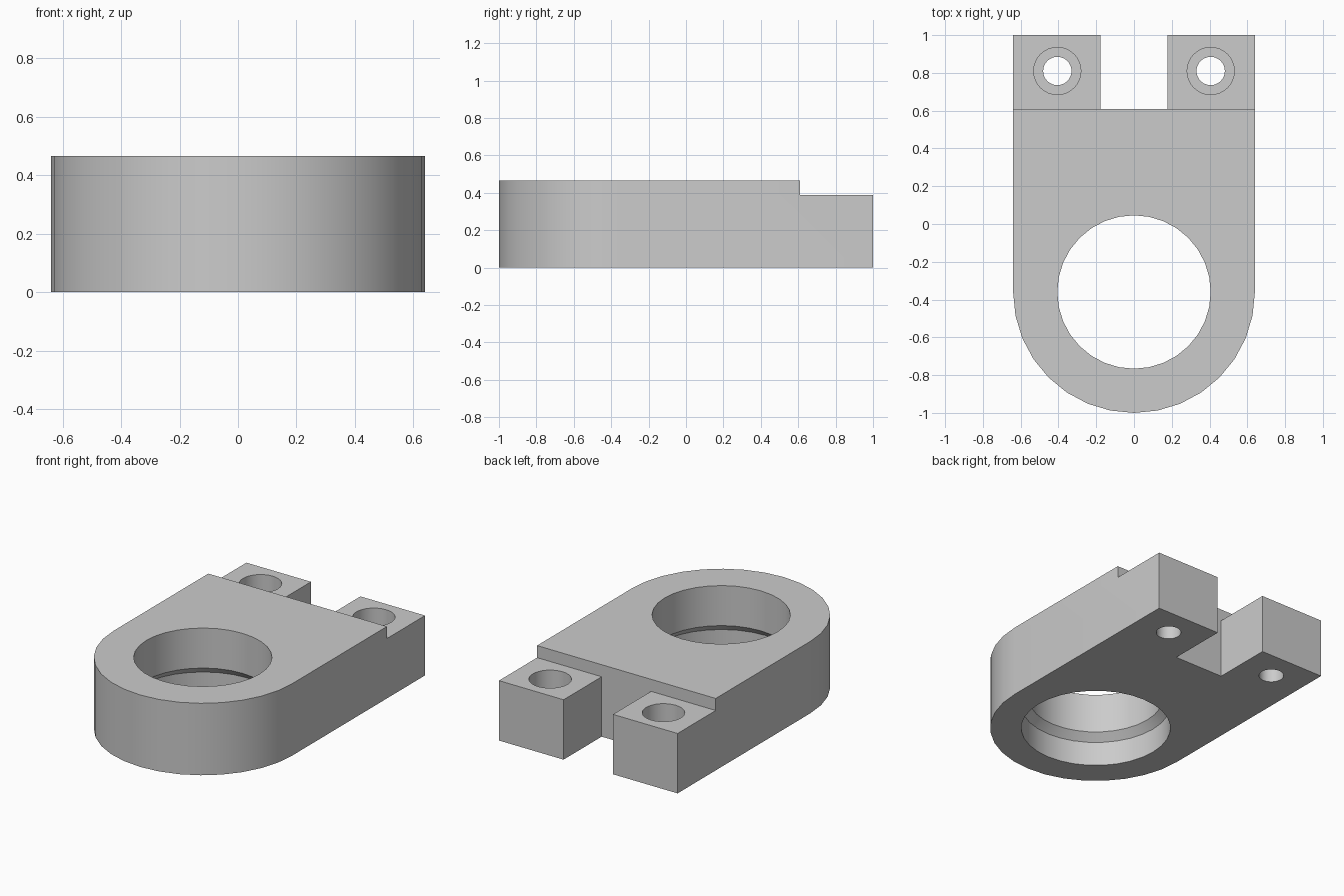
import bpy, bmesh
from math import pi, sin, cos, radians

if "Cube" in bpy.data.objects:
    bpy.data.objects.remove(bpy.data.objects["Cube"])

HALF_W, HEIGHT, EAR_TOP = 0.64, 0.466, 0.388
STEP_Y, BORE_Y, SLOT = 0.61, -0.36, 0.177

grey = bpy.data.materials.new("plain grey")
grey.use_nodes = True
colour = (0.6, 0.6, 0.6, 1)
grey.diffuse_color = colour
grey.node_tree.nodes["Principled BSDF"].inputs["Base Color"].default_value = colour


def make_object(name, bm):
    bmesh.ops.recalc_face_normals(bm, faces=bm.faces)
    mesh = bpy.data.meshes.new(name)
    bm.to_mesh(mesh)
    bm.free()
    mesh.materials.append(grey)
    obj = bpy.data.objects.new(name, mesh)
    bpy.context.collection.objects.link(obj)
    return obj


def prism(name, outline, z0, z1):
    bm = bmesh.new()
    face = bm.faces.new([bm.verts.new((x, y, z0)) for x, y in outline])
    top = bmesh.ops.extrude_face_region(bm, geom=[face])["geom"]
    verts = [v for v in top if isinstance(v, bmesh.types.BMVert)]
    bmesh.ops.translate(bm, verts=verts, vec=(0, 0, z1 - z0))
    return make_object(name, bm)


def turned(name, profile, x, y, sides):
    """Closed solid of stacked rings, profile given as (radius, z)."""
    bm = bmesh.new()
    rings = [[bm.verts.new((x + r * cos(2 * pi * i / sides),
                            y + r * sin(2 * pi * i / sides), z))
              for i in range(sides)] for r, z in profile]
    for a, b in zip(rings, rings[1:]):
        for i in range(sides):
            j = (i + 1) % sides
            bm.faces.new((a[i], a[j], b[j], b[i]))
    bm.faces.new(rings[0])
    bm.faces.new(rings[-1])
    return make_object(name, bm)


def cut(obj, cutter):
    cutter.hide_render = True
    mod = obj.modifiers.new("cut", "BOOLEAN")
    mod.operation, mod.solver, mod.object = "DIFFERENCE", "EXACT", cutter
    bpy.context.view_layer.objects.active = obj
    bpy.ops.object.modifier_apply(modifier=mod.name)
    bpy.data.objects.remove(cutter)


# Body plate with rounded front
arc = [(HALF_W * cos(a), BORE_Y + HALF_W * sin(a))
       for a in (pi + pi * i / 16 for i in range(17))]
body = prism("bracket_body", arc + [(HALF_W, 1), (-HALF_W, 1)], 0, HEIGHT)

# Lowered rear ears and the slot between them
cut(body, prism("ear_step_cutter", [(-1, STEP_Y), (1, STEP_Y), (1, 2), (-1, 2)], EAR_TOP, 1))
cut(body, prism("slot_cutter", [(-SLOT, STEP_Y), (SLOT, STEP_Y), (SLOT, 2), (-SLOT, 2)], -1, 1))

# Main bore, wider below a conical shoulder
cut(body, turned("bore_cutter", [(0.452, -0.1), (0.452, 0.16), (0.406, 0.207), (0.406, 0.6)],
                 0, BORE_Y, 32))

# Counterbored bolt hole in each ear
for side in (-1, 1):
    cut(body, turned("bolt_hole_cutter", [(0.075, -0.1), (0.075, 0.27), (0.125, 0.27), (0.125, 0.6)],
                     side * 0.406, 0.81, 32))

# Smooth curved walls, crisp edges
bpy.ops.object.select_all(action="DESELECT")
body.select_set(True)
bpy.context.view_layer.objects.active = body
bpy.ops.object.shade_smooth_by_angle(angle=radians(30))
